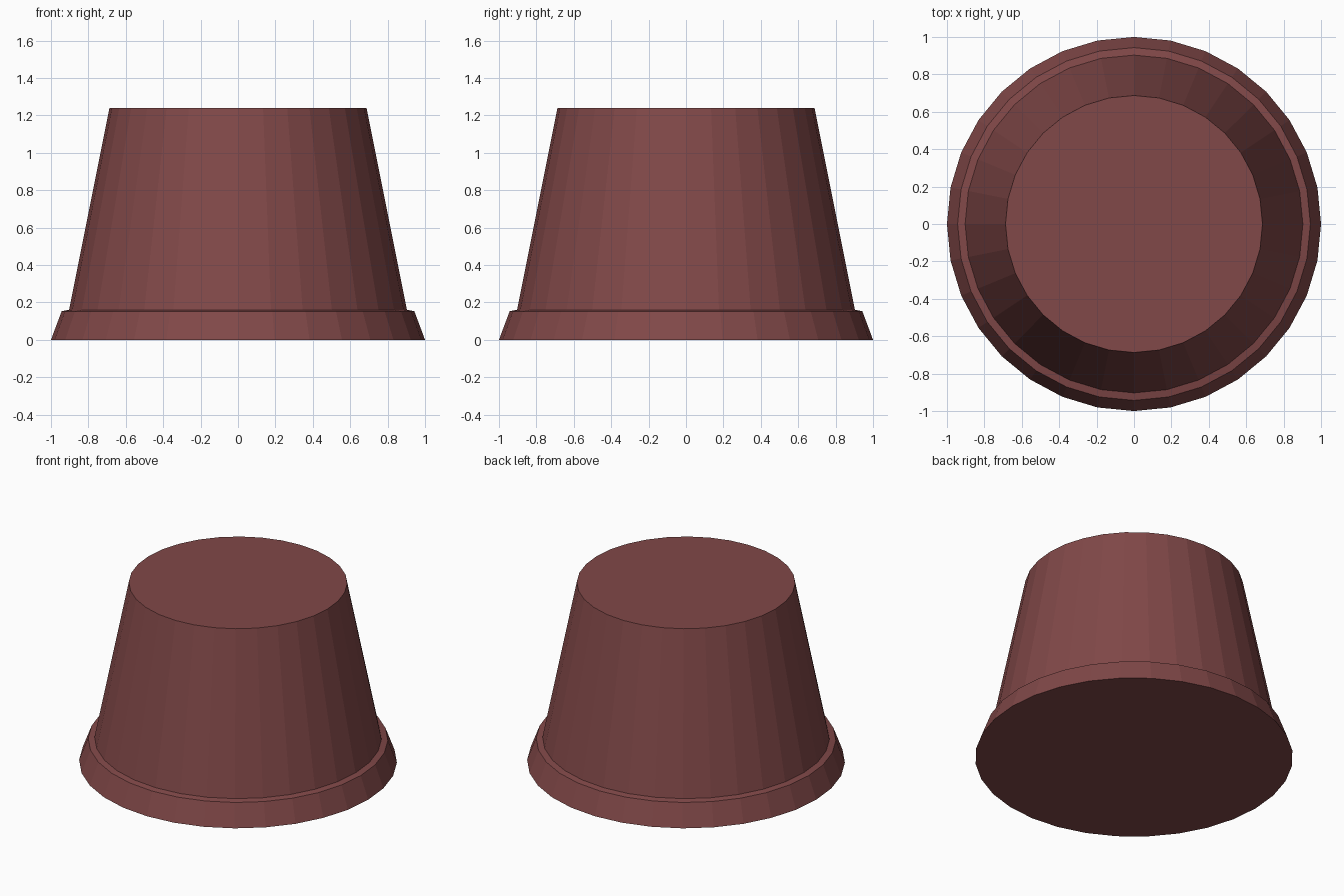
import bpy, bmesh
from math import cos, sin, tau

if "Cube" in bpy.data.objects:
    bpy.data.objects.remove(bpy.data.objects["Cube"])

SIDES = 32
mat = bpy.data.materials.new("dark_red")
mat.diffuse_color = (0.22, 0.065, 0.065, 1)
mat.use_nodes = True
mat.node_tree.nodes["Principled BSDF"].inputs["Base Color"].default_value = mat.diffuse_color

def lathe(name, profile):
    """Revolve (radius, z) points about z and cap both ends, flat shaded."""
    bm = bmesh.new()
    rings = [[bm.verts.new((r * cos(tau * i / SIDES), r * sin(tau * i / SIDES), z))
              for i in range(SIDES)] for r, z in profile]
    for a, b in zip(rings, rings[1:]):
        for i in range(SIDES):
            j = (i + 1) % SIDES
            bm.faces.new((a[i], a[j], b[j], b[i]))
    bm.faces.new(rings[0][::-1])
    bm.faces.new(rings[-1])
    mesh = bpy.data.meshes.new(name)
    bm.to_mesh(mesh)
    bm.free()
    mesh.materials.append(mat)
    obj = bpy.data.objects.new(name, mesh)
    bpy.context.collection.objects.link(obj)
    return obj

# Upturned tub: flared rim, narrow ledge, tapered wall, flat top
lathe("tapered_tub", [(1.0, 0), (0.943, 0.153), (0.903, 0.161), (0.687, 1.24)])
